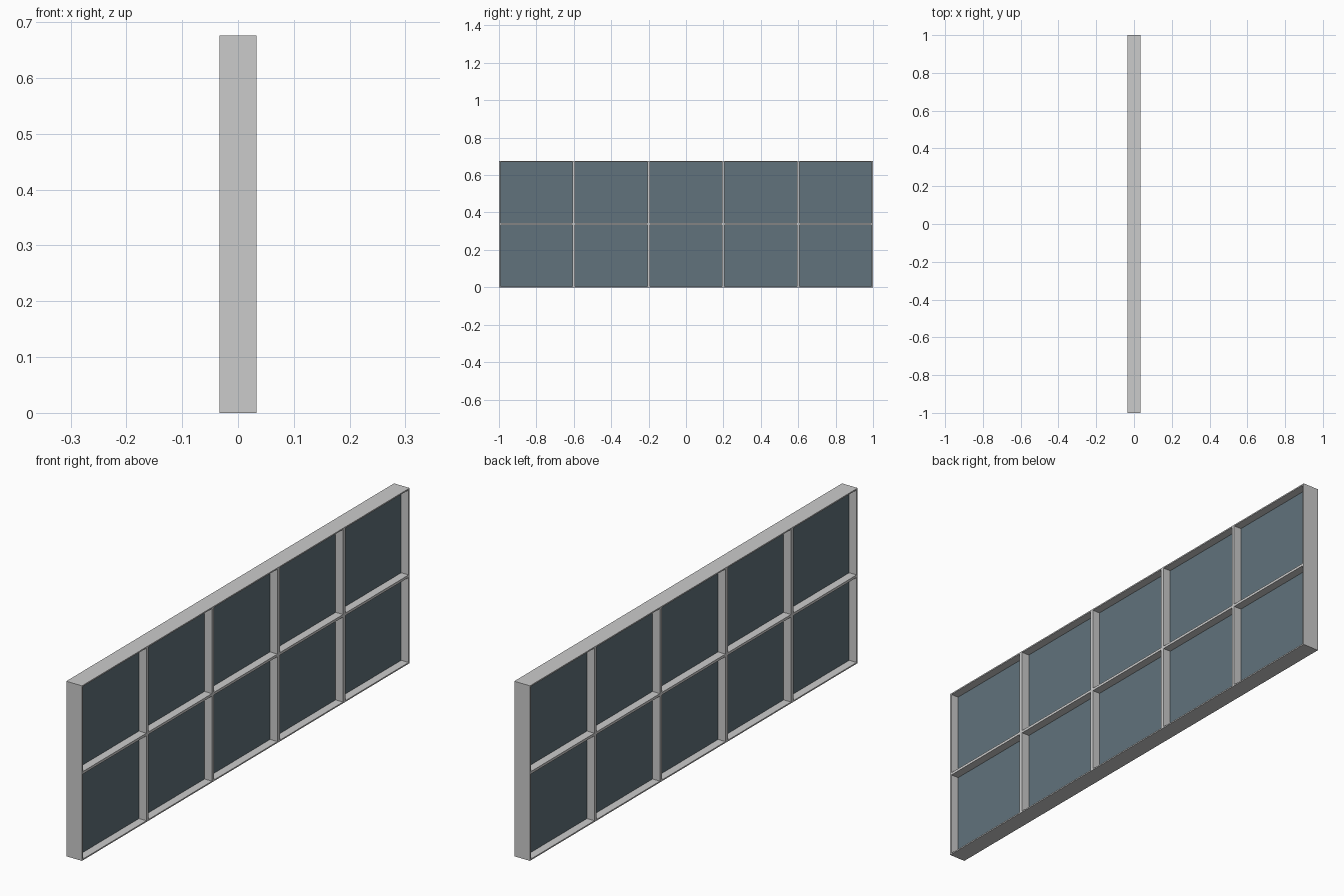
import bpy, bmesh

if "Cube" in bpy.data.objects:
    bpy.data.objects.remove(bpy.data.objects["Cube"])

COLS, ROWS = 5, 2
WIDTH, HEIGHT, DEPTH = 2.0, 0.676, 0.067
BAR_Y, BAR_Z = 0.007, 0.005      # frame thickness around each cell
GLASS = 0.004


def cuts(start, length, count, bar):
    """Bar edges along one axis: odd intervals are openings."""
    step = length / count
    out = [start]
    for i in range(count):
        out += [start + i * step + bar, start + (i + 1) * step - bar]
    return out + [start + length]


ys = cuts(-WIDTH / 2, WIDTH, COLS, BAR_Y)
zs = cuts(0, HEIGHT, ROWS, BAR_Z)


def add_object(name, bm):
    bmesh.ops.recalc_face_normals(bm, faces=bm.faces)
    mesh = bpy.data.meshes.new(name)
    bm.to_mesh(mesh)
    bm.free()
    obj = bpy.data.objects.new(name, mesh)
    bpy.context.collection.objects.link(obj)
    return obj


# Frame lattice: flat grid without the openings, extruded through the depth
bm = bmesh.new()
verts = [[bm.verts.new((-DEPTH / 2, y, z)) for z in zs] for y in ys]
for i in range(len(ys) - 1):
    for j in range(len(zs) - 1):
        if i % 2 and j % 2:
            continue
        bm.faces.new((verts[i][j], verts[i + 1][j],
                      verts[i + 1][j + 1], verts[i][j + 1]))
ext = bmesh.ops.extrude_face_region(bm, geom=bm.faces[:], use_keep_orig=True)
bmesh.ops.translate(bm, vec=(DEPTH, 0, 0),
                    verts=[g for g in ext["geom"] if isinstance(g, bmesh.types.BMVert)])
add_object("window_frame", bm)

# Glass panes centred in the depth of the frame
glass = bpy.data.materials.new("dark_glass")
glass.diffuse_color = (0.12, 0.17, 0.2, 1)
glass.use_nodes = True
glass.node_tree.nodes["Principled BSDF"].inputs["Base Color"].default_value = glass.diffuse_color
for i in range(COLS):
    for j in range(ROWS):
        y0, y1 = ys[2 * i + 1], ys[2 * i + 2]
        z0, z1 = zs[2 * j + 1], zs[2 * j + 2]
        bm = bmesh.new()
        bmesh.ops.create_cube(bm, size=1)
        bmesh.ops.scale(bm, vec=(GLASS, y1 - y0, z1 - z0), verts=bm.verts)
        bmesh.ops.translate(bm, vec=(0, (y0 + y1) / 2, (z0 + z1) / 2), verts=bm.verts)
        pane = add_object(f"glass_pane_{i + 1}_{j + 1}", bm)
        pane.data.materials.append(glass)
